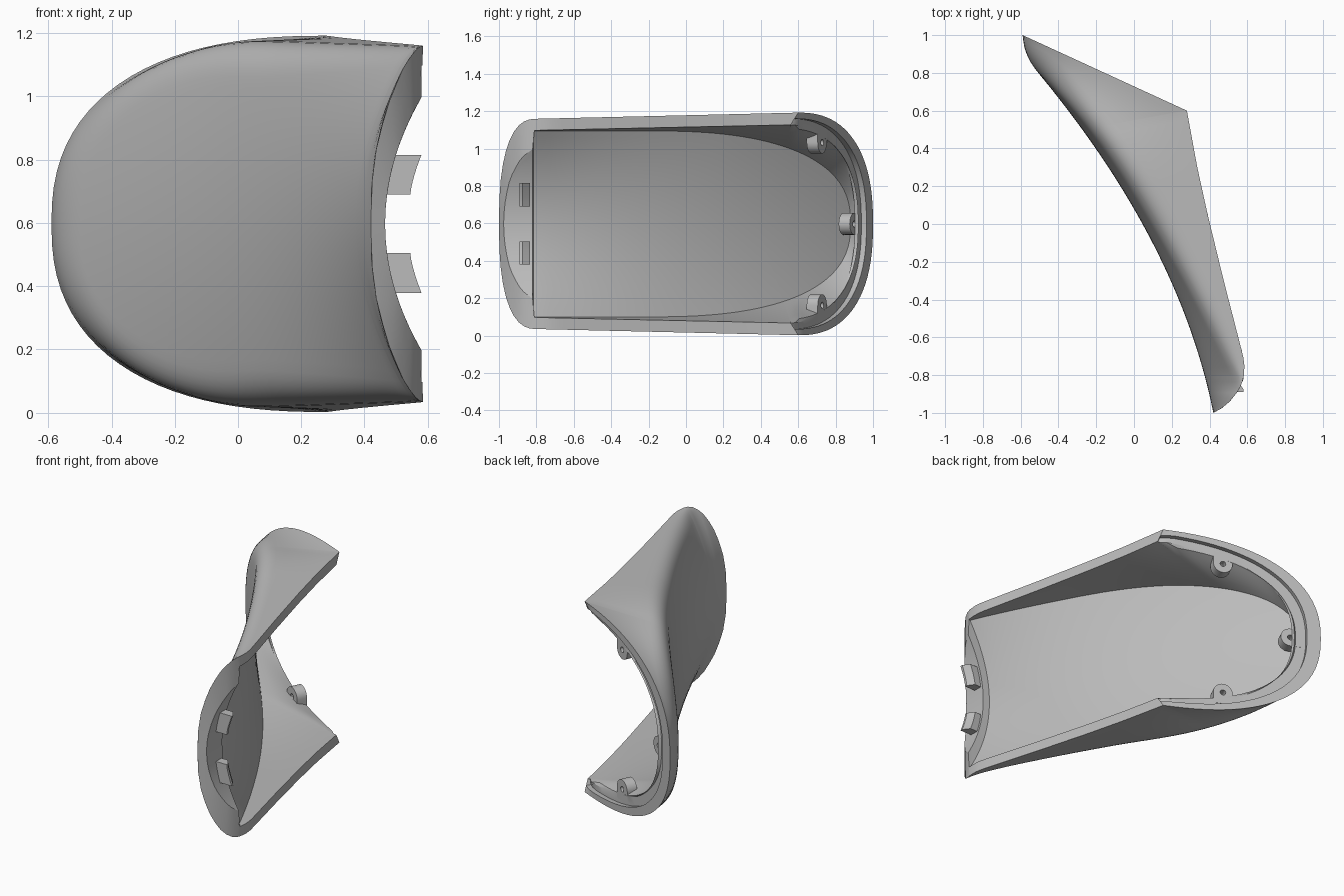
import bpy, bmesh
from math import sin, cos, pi
from mathutils import Vector

cube = bpy.data.objects.get("Cube")
if cube:
    bpy.data.objects.remove(cube)

grey = bpy.data.materials.new("plain grey")
grey.use_nodes = True
grey.diffuse_color = (0.5, 0.5, 0.5, 1)
grey.node_tree.nodes["Principled BSDF"].inputs["Base Color"].default_value = (0.5, 0.5, 0.5, 1)

MID = 0.597                                       # height of the mirror plane
NORMAL = Vector((0.418, 0.908, 0)).normalized()   # direction the back rim faces
RECESS = 0.03

# Open edge seen from above, as (y, x) pairs
RIM = [(-1, .42), (-.975, .465), (-.94, .507), (-.88, .555), (-.82, .58), (-.75, .585),
       (-.7, .578), (-.3, .475), (.05, .39), (.3, .335), (.6, .28), (1, -.59)]


def rim_x(y):
    for (a, p), (b, q) in zip(RIM, RIM[1:]):
        if y <= b:
            return p + (q - p) * (y - a) / (b - a)
    return RIM[-1][1]


def crown(y):
    return .42 - .2 * (y + 1) - .175 * (y + 1) ** 2


def bow(y):
    """Crosswise curvature of the crown, strongest at the front."""
    return .2 + .36 * min(1, max(0, .2 - y)) ** 2


def arch(t, p):
    return max(0, 1 - max(0, t) ** p) ** (1 / p)


def section(floor, centre_y, crease_y, crease_z, rim, fillet, n_floor=14, n_fillet=8, n_wall=6):
    """Floor from the mirror plane to a crease, then a straight wall to the rim."""
    def on_floor(t):
        y, z = centre_y + (crease_y - centre_y) * t, crease_z * t
        return Vector((floor(y, z), y, z))
    corner = on_floor(1)
    length = max((corner - on_floor(0)).length, 1e-6)
    wall = max((rim - corner).length, 1e-6)
    t_end = 1 - min(.5, fillet / length)
    w_start = min(.7, fillet / wall)
    half = [on_floor(t_end * i / n_floor) for i in range(n_floor + 1)]
    a, b = half[-1], corner.lerp(rim, w_start)
    if fillet:
        half += [a.lerp(corner, i / n_fillet).lerp(corner.lerp(b, i / n_fillet), i / n_fillet)
                 for i in range(1, n_fillet)]
    half += [b.lerp(rim, i / n_wall) for i in range(0, n_wall + 1)]
    lift = Vector((0, 0, MID))
    return [Vector((p.x, p.y, -p.z)) + lift for p in reversed(half[1:])] + [p + lift for p in half]


def outer_section(y):
    c, e = crown(y), rim_x(y)
    along = (y + .8) / 1.8
    if y < -.8:
        h = .562 * arch((-.8 - y) / .2, 2.5)
        zc = h * .985
        k = min(.56, (e - c) * .95 / max(zc * zc, 1e-4))
        rim = Vector((e, y, h))
        return section(lambda v, z: crown(v) + k * z * z, y, y, zc, rim, .06)
    h = .562 + .033 * (y + .8) / 1.4 if y < .6 else .595 * arch((y - .6) / .4, 2.4)
    crease_y = -.8 + 1.68 * along
    zc = (.555 + .02 * min(1, crease_y + .8)) * arch((crease_y - .2) / .68, 2.4)
    return section(lambda v, z: crown(v) + bow(v) * z * z, -.8 + 1.5 * along, crease_y, zc,
                   Vector((e, y, h)), .06 + .05 * min(1, along * 2))


def inner_section(y):
    e = rim_x(y)
    if y < -.817:                                 # front web, straight along y
        h = max(0, (e - .465) / .72) ** .5
        return section(lambda v, z: .465 + .72 * z * z, y, y, h * .9, Vector((e, y, h)), 0)
    along = (y + .815) / 1.745
    crease_y = -.815 + 1.695 * along
    h = .5 + .03 * (y + .815) / 1.375 if y < .56 else .53 * arch((y - .56) / .37, 2.4)
    zc = .497 * arch((crease_y + .2) / 1.08, 2.5)
    return section(lambda v, z: crown(v) + .045 + (bow(v) + .04) * z * z, -.815 + 1.515 * along,
                   crease_y, zc, Vector((e, y, h)), 0)


def stations(front, front_end, mid, mid_end, back, n_front=10, n_mid=30, n_back=24):
    ys = [front + (front_end - front) * (1 - cos(i / n_front * pi / 2)) for i in range(n_front + 1)]
    ys += [mid + (mid_end - mid) * i / n_mid for i in range(n_mid + 1)]
    ys += [mid_end + .003 + (back - mid_end - .003) * sin(i / n_back * pi / 2)
           for i in range(n_back + 1)]
    return ys


def finish(bm, name):
    bmesh.ops.remove_doubles(bm, verts=bm.verts, dist=1e-5)
    bmesh.ops.recalc_face_normals(bm, faces=bm.faces)
    mesh = bpy.data.meshes.new(name)
    bm.to_mesh(mesh)
    bm.free()
    mesh.materials.append(grey)
    ob = bpy.data.objects.new(name, mesh)
    bpy.context.collection.objects.link(ob)
    bpy.ops.object.select_all(action='DESELECT')
    bpy.context.view_layer.objects.active = ob
    ob.select_set(True)
    bpy.ops.object.shade_smooth_by_angle(angle=pi / 7)


def loft(bm, rows, closed=False):
    """Skin quads between neighbouring rows of points."""
    grid = [[bm.verts.new(p) for p in row] for row in rows]
    if closed:
        grid.append(grid[0])
    for r, s in zip(grid, grid[1:]):
        for i in range(len(r) - 1):
            bm.faces.new((r[i], r[i + 1], s[i + 1], s[i]))


# Curved cover: outer skin, inner skin, and a rim with a rebate along the back
bm = bmesh.new()
outer_ys = stations(-1, -.805, -.8, .6, 1)
inner_ys = stations(-.975, -.82, -.815, .56, .93)
outer = [outer_section(y) for y in outer_ys]
inner = [inner_section(y) for y in inner_ys]
rims = {0: [], -1: []}
for o, i, y in zip(outer, inner, inner_ys):
    drop = NORMAL * RECESS if y > .561 else Vector()
    for side in rims:
        step = o[side].lerp(i[side], .5)
        i[side] = i[side] - drop
        rims[side].append([o[side], step, step - drop, i[side]])
loft(bm, outer)
loft(bm, inner)
for rows in rims.values():
    loft(bm, rows)
finish(bm, "curved_cover")


# Screw bosses: round-nosed tabs with a hole, flush with the rebate
def boss(name, y, z, out, radius=.058, hole=.017, depth=.065, n=32):
    centre = Vector((.28 - (y - .6) * 2.175, y, MID + z)) - NORMAL * (RECESS - .001)
    across = NORMAL.cross(out)
    ring_out, ring_in = [], []
    for j in range(n + 1):
        a = 2 * pi * j / n
        ca, sa = cos(a), sin(a)
        m = max(ca, abs(sa)) if ca > 0 else 1
        reach = 1.3 if ca > 0 else 1
        ring_out.append(centre + (out * (ca * reach) + across * sa) * (radius / m))
        ring_in.append(centre + (out * ca + across * sa) * hole)
    back = NORMAL * depth
    bm = bmesh.new()
    loft(bm, [ring_out, ring_in, [p - back for p in ring_in], [p - back for p in ring_out]], closed=True)
    finish(bm, name)


boss("upper_boss", .755, .435, Vector((0, 0, 1)))
boss("lower_boss", .755, -.435, Vector((0, 0, -1)))
boss("back_boss", .926, 0, Vector((-.908, .418, 0)).normalized())

# Front clips: small hooks that flare away from the middle
for name, s in (("upper_clip", 1), ("lower_clip", -1)):
    bm = bmesh.new()
    rows = []
    for i in range(7):
        t = i / 6
        z = MID + s * (.093 + .125 * t)
        top = .545 + .035 * t ** 1.4
        rows.append([Vector((x, y, z)) for x, y in
                     ((.45, -.89), (top, -.89), (top, -.875), (top - .03, -.835),
                      (.45, -.835), (.45, -.89))])
    loft(bm, rows)
    bmesh.ops.remove_doubles(bm, verts=bm.verts, dist=1e-5)
    bmesh.ops.holes_fill(bm, edges=[e for e in bm.edges if e.is_boundary], sides=0)
    finish(bm, name)
